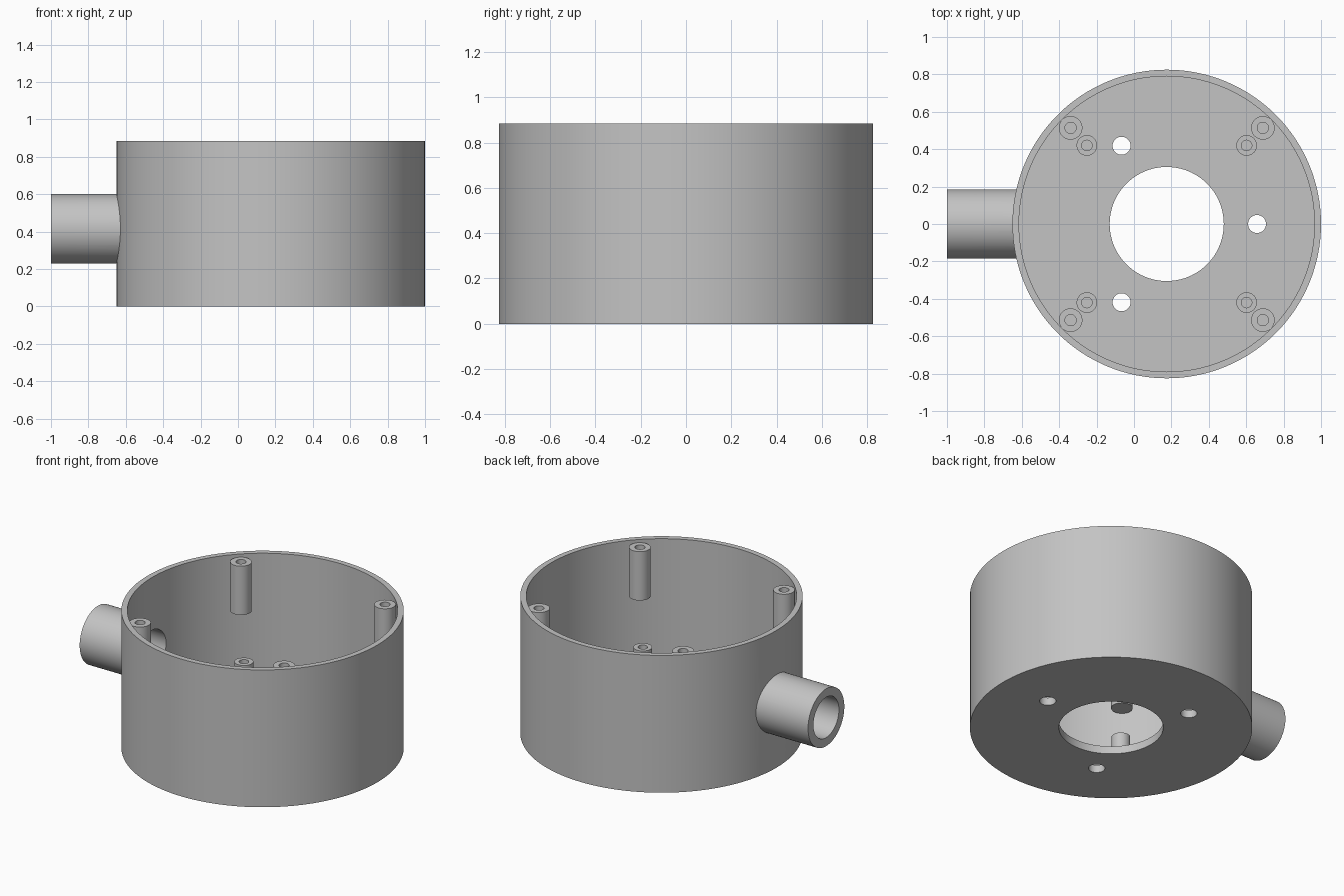
import bpy, bmesh, math
from mathutils import Matrix, Vector

if "Cube" in bpy.data.objects:
    bpy.data.objects.remove(bpy.data.objects["Cube"], do_unlink=True)

CX = 0.175                      # centre of the round box
R_OUT, R_IN = 0.825, 0.79       # wall radii
HEIGHT, FLOOR = 0.885, 0.05
TUBE_Z = 0.415

grey = bpy.data.materials.new("plain_grey")
grey.use_nodes = True
grey.diffuse_color = (0.55, 0.55, 0.55, 1)
grey.node_tree.nodes["Principled BSDF"].inputs["Base Color"].default_value = (0.55, 0.55, 0.55, 1)


def add_object(name, bm):
    bmesh.ops.recalc_face_normals(bm, faces=bm.faces)
    mesh = bpy.data.meshes.new(name)
    bm.to_mesh(mesh)
    bm.free()
    mesh.materials.append(grey)
    obj = bpy.data.objects.new(name, mesh)
    bpy.context.collection.objects.link(obj)
    return obj


def cylinder(name, radius, start, end, sides):
    """Solid cylinder between two points."""
    start, end = Vector(start), Vector(end)
    axis = end - start
    turn = axis.to_track_quat('Z', 'Y').to_matrix().to_4x4()
    bm = bmesh.new()
    bmesh.ops.create_cone(bm, cap_ends=True, segments=sides, radius1=radius,
                          radius2=radius, depth=axis.length,
                          matrix=Matrix.Translation((start + end) / 2) @ turn)
    return add_object(name, bm)


def combine(target, other, operation):
    """Apply a boolean and remove the helper object."""
    mod = target.modifiers.new("cut", 'BOOLEAN')
    mod.operation, mod.object, mod.solver = operation, other, 'EXACT'
    graph = bpy.context.evaluated_depsgraph_get()
    mesh = bpy.data.meshes.new_from_object(target.evaluated_get(graph))
    target.modifiers.clear()
    target.data = mesh
    bpy.data.objects.remove(other, do_unlink=True)


def smooth(obj):
    bpy.ops.object.select_all(action='DESELECT')
    obj.select_set(True)
    bpy.context.view_layer.objects.active = obj
    bpy.ops.object.shade_smooth_by_angle(angle=math.radians(30))


def screw_post(name, x, y, bottom, top, radius, bore, depth):
    """Round post with a blind screw hole, spun from a half profile."""
    profile = [(0, bottom), (radius, bottom), (radius, top),
               (bore, top), (bore, top - depth), (0, top - depth)]
    bm = bmesh.new()
    verts = [bm.verts.new((r, 0, z)) for r, z in profile]
    edges = [bm.edges.new(pair) for pair in zip(verts, verts[1:])]
    bmesh.ops.spin(bm, geom=verts + edges, cent=(0, 0, 0), axis=(0, 0, 1),
                   angle=math.tau, steps=40, use_duplicate=False)
    bmesh.ops.remove_doubles(bm, verts=bm.verts, dist=0.0005)
    bmesh.ops.translate(bm, verts=bm.verts, vec=(x, y, 0))
    smooth(add_object(name, bm))


# Round box with side pipe, hollowed out
box = cylinder("round_box", R_OUT, (CX, 0, 0), (CX, 0, HEIGHT), 128)
pipe = cylinder("pipe", 0.185, (-1, 0, TUBE_Z), (CX - 0.6, 0, TUBE_Z), 64)
combine(box, pipe, 'UNION')
cavity = cylinder("cavity", R_IN, (CX, 0, FLOOR), (CX, 0, HEIGHT + 0.2), 128)
combine(box, cavity, 'DIFFERENCE')
bore = cylinder("bore", 0.13, (-1.1, 0, TUBE_Z), (CX - 0.4, 0, TUBE_Z), 64)
combine(box, bore, 'DIFFERENCE')

# Large floor opening and three mounting holes
opening = cylinder("opening", 0.305, (CX, 0, -0.1), (CX, 0, 0.2), 96)
combine(box, opening, 'DIFFERENCE')
for i in range(3):
    a = i * math.tau / 3
    x, y = CX + 0.483 * math.cos(a), 0.483 * math.sin(a)
    hole = cylinder("hole", 0.048, (x, y, -0.1), (x, y, 0.2), 40)
    combine(box, hole, 'DIFFERENCE')
smooth(box)

# Lid posts hang on the wall, board posts stand on the floor
for sx, side in ((1, "left"), (-1, "right")):
    for sy, end in ((-1, "front"), (1, "back")):
        screw_post(f"lid_post_{end}_{side}", CX + sx * 0.514, sy * 0.514,
                   0.55, 0.865, 0.063, 0.03, 0.25)
        screw_post(f"board_post_{end}_{side}", CX + sx * 0.427, sy * 0.42,
                   FLOOR - 0.02, 0.28, 0.055, 0.028, 0.18)
